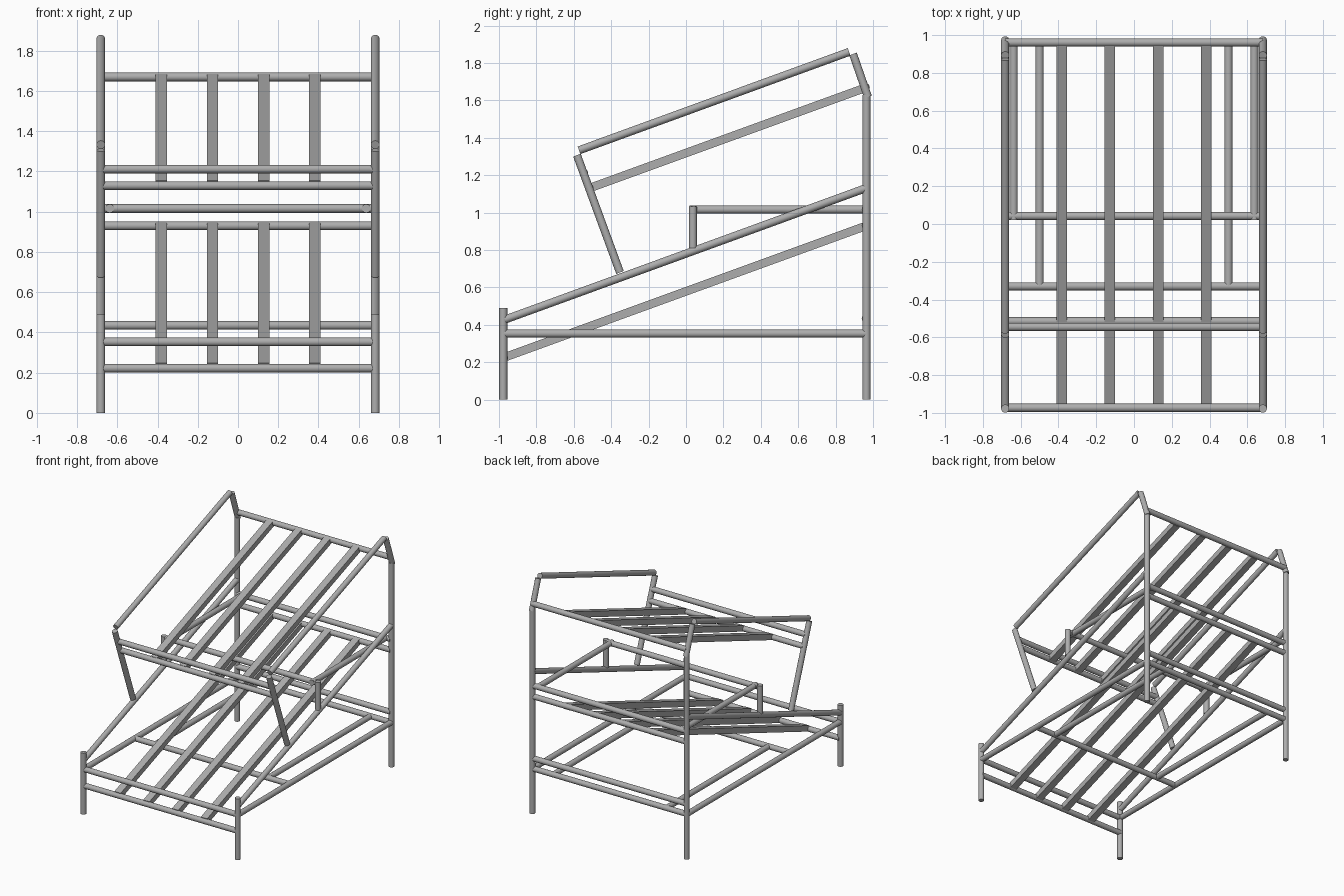
import bpy
from mathutils import Vector

cube = bpy.data.objects.get("Cube")
if cube:
    bpy.data.objects.remove(cube, do_unlink=True)

R = 0.0215     # tube radius
SX = 0.682     # side frame offset
BACK, FRONT = 0.965, -0.977

steel = bpy.data.materials.new("grey_steel")
steel.use_nodes = True
GREY = (0.42, 0.42, 0.42, 1)
steel.diffuse_color = GREY
steel.node_tree.nodes["Principled BSDF"].inputs["Base Color"].default_value = GREY


def finish(name, axis):
    ob = bpy.context.object
    ob.name = name
    ob.rotation_mode = 'QUATERNION'
    ob.rotation_quaternion = axis.to_track_quat('Z', 'X')
    ob.data.materials.append(steel)
    return ob


def tube(name, a, b):
    """Round tube running from a to b."""
    a, b = Vector(a), Vector(b)
    bpy.ops.mesh.primitive_cylinder_add(vertices=24, radius=R, depth=(b - a).length,
                                        location=(a + b) / 2)
    finish(name, b - a)
    bpy.ops.object.shade_smooth_by_angle()


def side_pair(name, x, a, b):
    """Matching left and right tubes; a and b are (y, z)."""
    for side, s in (("left", 1), ("right", -1)):
        tube(f"{side}_{name}", (s * x, *a), (s * x, *b))


def crossbar(name, y, z, x=SX):
    tube(name, (-x, y, z), (x, y, z))


def slats(name, a, b):
    """Four flat slats sloping from a to b, both (y, z)."""
    for i in range(4):
        x = -0.382 + i * 0.2547
        p, q = Vector((x, *a)), Vector((x, *b))
        bpy.ops.mesh.primitive_cube_add(size=1, location=(p + q) / 2)
        ob = finish(f"{name}_{i + 1}", q - p)
        # Keep the slat width along x and its thickness square to the slope
        ob.rotation_mode = 'XYZ'
        d = q - p
        ob.rotation_euler = (d.yz.angle_signed(Vector((1, 0))), 0, 0)
        ob.scale = (0.056, d.length, 0.045)


# Upright posts
side_pair("back_post", SX, (BACK, 0), (BACK, 1.63))
side_pair("front_post", SX, (FRONT, 0), (FRONT, 0.49))

# Upper side frames
side_pair("top_rail", SX, (-0.572, 1.333), (0.872, 1.859))
side_pair("top_brace", SX, (0.893, 1.848), (0.973, 1.618))
side_pair("leaning_post", SX, (-0.583, 1.307), (-0.353, 0.68))

# Lower side frames
side_pair("sloping_rail", SX, (-0.968, 0.428), (0.96, 1.13))
side_pair("base_rail", SX, (FRONT, 0.353), (BACK, 0.353))
side_pair("inner_base_rail", 0.5, (-0.33, 0.353), (BACK, 0.353))

# Armrests
side_pair("armrest_post", SX, (0.037, 0.81), (0.037, 1.033))
side_pair("armrest_rail", 0.637, (0.02, 1.016), (BACK, 1.016))
crossbar("armrest_bar", 0.042, 1.016, 0.665)

# Bars across the back
for label, z in (("top", 1.67), ("guard", 1.016), ("slat", 0.93),
                 ("lower_guard", 0.435), ("base", 0.353)):
    crossbar(f"back_{label}_bar", BACK - 0.004, z)

# Bars across the middle and front
crossbar("upper_guard_bar", -0.545, 1.212)
crossbar("upper_slat_bar", -0.515, 1.13)
crossbar("middle_base_bar", -0.33, 0.353)
crossbar("front_base_bar", FRONT + 0.004, 0.353)
crossbar("front_slat_bar", FRONT + 0.004, 0.222)

# Sloping slats
slats("upper_slat", (-0.51, 1.133), (0.95, 1.664))
slats("lower_slat", (-0.968, 0.227), (0.957, 0.927))
